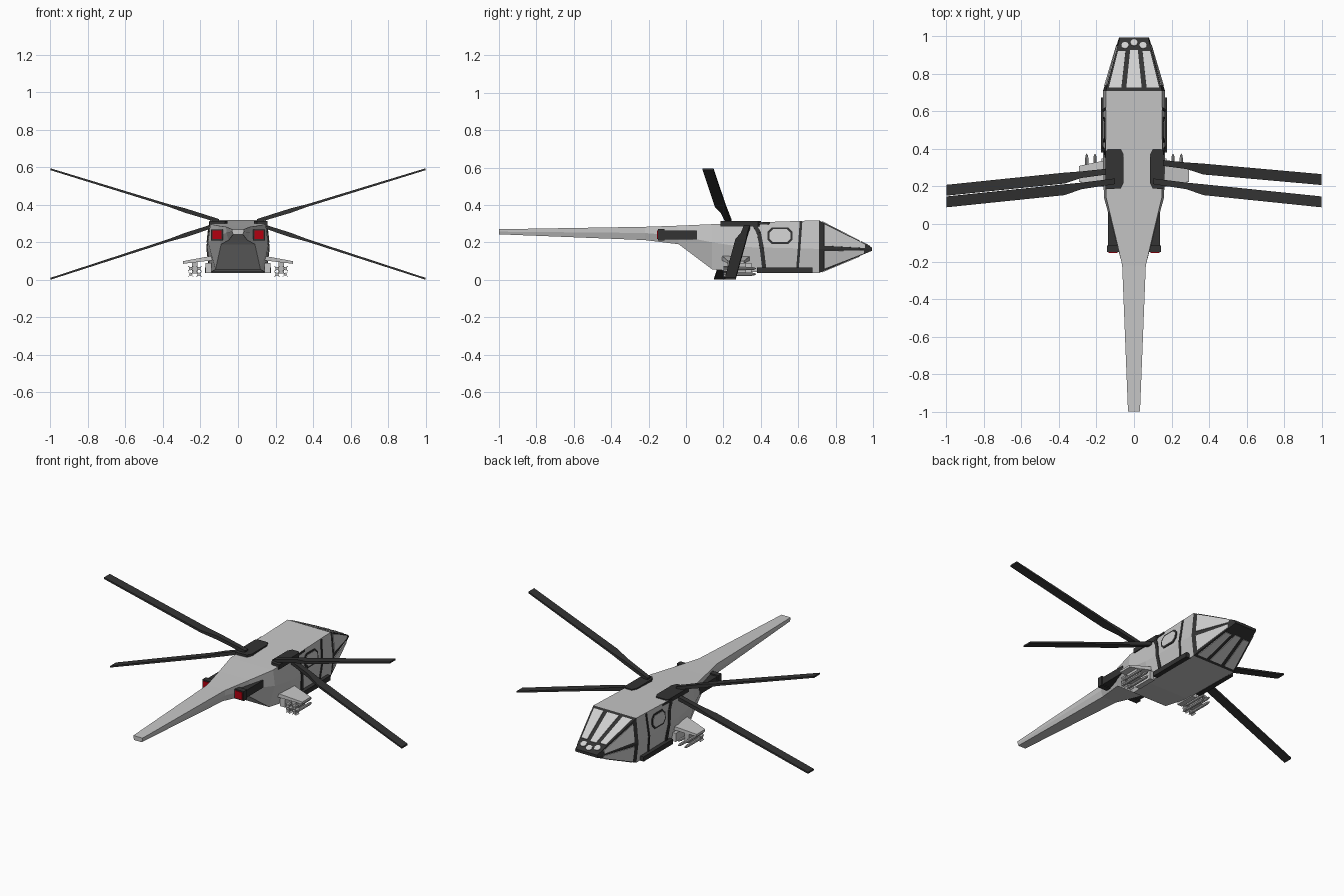
import bpy, bmesh, math
from mathutils import Vector as V

if "Cube" in bpy.data.objects:
    bpy.data.objects.remove(bpy.data.objects["Cube"])


def material(name, r, g, b):
    m = bpy.data.materials.new(name)
    m.diffuse_color = (r, g, b, 1)
    m.use_nodes = True
    m.node_tree.nodes["Principled BSDF"].inputs["Base Color"].default_value = m.diffuse_color
    return m


GREY = material("hull_grey", .57, .57, .57)
PANE = material("pane_light_grey", .63, .63, .63)
DARK = material("charcoal", .033, .033, .033)
RED = material("exhaust_red", .45, .0, .005)
METAL = material("missile_grey", .5, .5, .5)


def finish(name, bm, mat):
    bmesh.ops.recalc_face_normals(bm, faces=bm.faces)
    me = bpy.data.meshes.new(name)
    bm.to_mesh(me)
    bm.free()
    me.materials.append(mat)
    ob = bpy.data.objects.new(name, me)
    bpy.context.collection.objects.link(ob)
    return ob


def add_loft(bm, rings):
    vs = [[bm.verts.new(p) for p in r] for r in rings]
    n = len(rings[0])
    for a, b in zip(vs, vs[1:]):
        for i in range(n):
            bm.faces.new((a[i], a[(i + 1) % n], b[(i + 1) % n], b[i]))
    bm.faces.new(vs[0])
    bm.faces.new(vs[-1][::-1])


def loft(name, rings, mat):
    bm = bmesh.new()
    add_loft(bm, rings)
    return finish(name, bm, mat)


def rect(x, y0, y1, z0, z1):
    return [(x, y0, z0), (x, y1, z0), (x, y1, z1), (x, y0, z1)]


def box(name, s, x0, x1, y0, y1, z0, z1, mat):
    return loft(name, [rect(s * x0, y0, y1, z0, z1), rect(s * x1, y0, y1, z0, z1)], mat)


def plates(name, polys, mat, t=.004):
    """Thin plates lying on the hull, pushed outward from its axis."""
    bm = bmesh.new()
    for poly in polys:
        p = [V(q) for q in poly]
        c = sum(p, V()) / len(p)
        n = (p[1] - p[0]).cross(p[-1] - p[0]).normalized()
        if n.dot(c - V((0, c.y, .17))) < 0:
            n = -n
        add_loft(bm, [[q - n * .002 for q in p], [q + n * t for q in p]])
    return finish(name, bm, mat)


def hull_ring(y, tw, tz, mw, mz, bw, bz):
    half = [(tw, y, tz), (mw, y, mz), (bw, y, bz)]
    return half + [(-x, yy, z) for x, yy, z in half[::-1]]


# Fuselage and tail boom
REAR = hull_ring(.71, .15, .318, .165, .165, .15, .036)
TIP = hull_ring(.995, .075, .172, .08, .163, .075, .155)
loft("fuselage", [
    hull_ring(-1, .032, .27, .031, .257, .026, .243),
    hull_ring(-.22, .063, .283, .062, .25, .05, .212),
    hull_ring(-.04, .105, .289, .11, .235, .09, .19),
    hull_ring(.14, .148, .297, .16, .2, .12, .055),
    hull_ring(.30, .15, .304, .165, .175, .145, .042),
    REAR], GREY)

# Nose frame with panes set on each face
loft("nose_frame", [REAR, TIP], DARK)


def nose(i, u, v):
    j = (i + 1) % 6
    a = V(REAR[i]).lerp(V(REAR[j]), u)
    b = V(TIP[i]).lerp(V(TIP[j]), u)
    return a.lerp(b, v)


def pane(i, u0, u1, w0, w1, v0, v1):
    return [nose(i, u0, v0), nose(i, u1, v0), nose(i, w1, v1), nose(i, w0, v1)]


panes = []
for face in (5, 2):                       # windscreen and its mirror below
    panes += [pane(face, .04, .27, .05, .26, .06, .74),
              pane(face, .36, .64, .39, .61, .06, .76),
              pane(face, .73, .96, .74, .95, .06, .74)]
for face in (0, 3):                       # side panes, upper and lower
    panes.append(pane(face, .05, .88, .1, .8, .1, .86))
for face in (1, 4):
    panes.append(pane(face, .1, .9, .2, .8, .1, .84))
plates("nose_panes", panes, PANE)

# Round sensors on the nose tip
dots = []
for u, v in ((.5, .9), (.22, .85), (.78, .85)):
    c = nose(5, u, v)
    slope = (nose(5, .5, 1) - nose(5, .5, 0)).normalized()
    dots.append([c + V((1, 0, 0)) * .02 * math.cos(k * math.pi / 4)
                 + slope * .02 * math.sin(k * math.pi / 4) for k in range(8)])
plates("nose_sensors", dots, PANE)


# Door seams and cabin window on both sides
def side(s, y, z):
    x = .165 - .015 * ((z - .17) / .14 if z > .17 else (.17 - z) / .13)
    return V((s * x, y, z))


def seam(s, pts, w):
    out = []
    for (y0, z0), (y1, z1) in zip(pts, pts[1:]):
        d = V((y1 - y0, z1 - z0)).normalized() * w / 2
        q = V((-d.y, d.x))
        out.append([side(s, y0 + q.x, z0 + q.y), side(s, y0 - q.x, z0 - q.y),
                    side(s, y1 - q.x, z1 - q.y), side(s, y1 + q.x, z1 + q.y)])
    return out


def window(s, y0, y1, z0, z1, c):
    pts = [(y0 + c, z0), (y1 - c, z0), (y1, z0 + c), (y1, z1 - c),
           (y1 - c, z1), (y0 + c, z1), (y0, z1 - c), (y0, z0 + c)]
    return [side(s, *p) for p in pts]


seams, glass, rims = [], [], []
for s in (1, -1):
    seams += seam(s, [(.365, .295), (.39, .25), (.405, .17), (.42, .045)], .022)
    seams += seam(s, [(.615, .31), (.605, .17), (.595, .045)], .014)
    seams += seam(s, [(.36, .298), (.45, .303)], .012)
    rims.append(window(s, .435, .57, .19, .28, .025))
    glass.append(window(s, .446, .559, .2, .27, .02))
plates("door_seams", seams, DARK)
plates("cabin_window_rims", rims, DARK)
plates("cabin_windows", glass, PANE, .006)


# Rotor blades: (x, y centre, chord, thickness) along a sloped line
def blade(name, s, ys, z_root, z_tip):
    y0, y1, y2 = ys
    rings = []
    for x, y, c, t in ((.1, y0, .03, .02), (.28, y0 + (y1 - y0) * .55, .035, .024),
                       (.37, y1, .058, .014), (1, y2, .058, .01)):
        z = z_root + (z_tip - z_root) * (x - .1) / .9
        rings.append(rect(s * x, y - c / 2, y + c / 2, z - t / 2, z + t / 2))
    loft(name, rings, DARK)


for s, tag, down in ((1, "right", (.332, .293, .237)), (-1, "left", (.285, .245, .18))):
    blade("upper_blade_" + tag, s, (.228, .183, .118), .314, .59)
    blade("lower_blade_" + tag, s, down, .298, .006)
    # Rotor hub plate with cut corners
    x0, x1 = (.085, .158) if s > 0 else (.055, .152)
    prof = [(x0 + .015, .19), (x1, .185), (x1, .385), (x1 - .012, .4),
            (x0 + .015, .4), (x0, .37), (x0, .22)]
    loft("rotor_hub_" + tag, [[(s * x, y, z) for x, y in prof] for z in (.285, .314)], DARK)

    # Engine exhaust with red outlet
    box("engine_" + tag, s, .08, .138, -.125, .06, .215, .262, DARK)
    box("exhaust_flare_" + tag, s, .08, .145, -.15, -.115, .21, .27, DARK)
    box("exhaust_outlet_" + tag, s, .088, .137, -.154, -.148, .217, .263, RED)

    # Side step and fairing
    box("side_step_" + tag, s, .145, .176, .38, .675, .036, .066, DARK)
    box("side_fairing_" + tag, s, .14, .174, .22, .35, .036, .09, GREY)

    # Stub wing and weapon pylon
    loft("stub_wing_" + tag, [rect(s * .13, .19, .345, .105, .13),
                              rect(s * .292, .225, .31, .086, .1)], GREY)
    box("pylon_" + tag, s, .215, .245, .23, .32, .035, .1, METAL)

    # Four missiles with crossed tail fins
    bm = bmesh.new()
    for mx in (.208, .252):
        for mz in (.03, .06):
            rings = []
            for y, r in ((.2, .009), (.35, .009), (.366, .006), (.375, .001)):
                rings.append([(s * mx + r * math.cos(k * math.pi / 4), y,
                               mz + r * math.sin(k * math.pi / 4)) for k in range(8)])
            add_loft(bm, rings)
            for ang in (math.pi / 4, -math.pi / 4):
                a = V((math.cos(ang), 0, math.sin(ang))) * .019
                b = V((-math.sin(ang), 0, math.cos(ang))) * .0015
                c = V((s * mx, 0, mz))
                add_loft(bm, [[c + V((0, y, 0)) + q for q in (a + b, a - b, -a - b, b - a)]
                              for y in (.2, .235)])
    finish("missiles_" + tag, bm, METAL)
